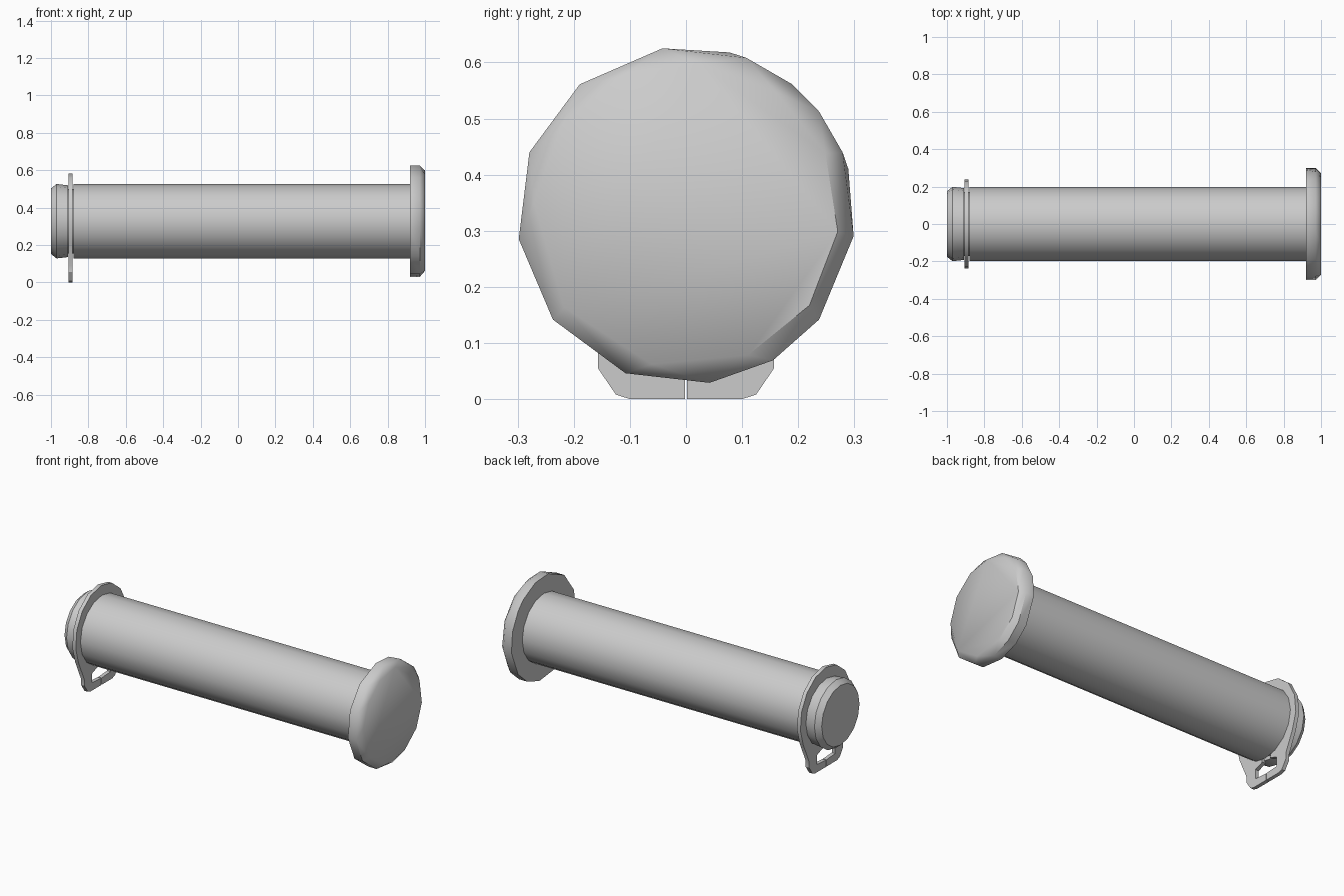
import bpy, bmesh
from math import sin, cos, radians

if "Cube" in bpy.data.objects:
    bpy.data.objects.remove(bpy.data.objects["Cube"], do_unlink=True)

AXIS_Z = 0.327

steel = bpy.data.materials.new("grey steel")
steel.use_nodes = True
GREY = (0.6, 0.6, 0.6, 1)
steel.diffuse_color = GREY
steel.node_tree.nodes["Principled BSDF"].inputs["Base Color"].default_value = GREY


def ring(bm, x, radius, angles):
    """Points around the pin axis, angles in degrees from +y."""
    return [bm.verts.new((x, radius * cos(radians(a)), AXIS_Z + radius * sin(radians(a))))
            for a in angles]


def finish(name, bm, angle):
    bmesh.ops.recalc_face_normals(bm, faces=bm.faces)
    mesh = bpy.data.meshes.new(name)
    bm.to_mesh(mesh)
    bm.free()
    mesh.materials.append(steel)
    obj = bpy.data.objects.new(name, mesh)
    bpy.context.collection.objects.link(obj)
    bpy.ops.object.select_all(action='DESELECT')
    obj.select_set(True)
    bpy.context.view_layer.objects.active = obj
    bpy.ops.object.shade_smooth_by_angle(angle=radians(angle))
    return obj


# Shaft with chamfered tip and a groove for the clip
bm = bmesh.new()
sides = 16
around = [i * 360 / sides for i in range(sides)]
stations = [(-1, 0.175), (-0.97, 0.199), (-0.91, 0.192), (-0.91, 0.172),
            (-0.88, 0.172), (-0.88, 0.199), (0.93, 0.199)]
rings = [ring(bm, x, r, around) for x, r in stations]
for a, b in zip(rings, rings[1:]):
    for i in range(sides):
        j = (i + 1) % sides
        bm.faces.new((a[i], a[j], b[j], b[i]))
bm.faces.new(rings[0])
bm.faces.new(rings[-1])
finish("pin_shaft", bm, 32)

# Head: an uneven low-poly disc with a chamfered outer face
bm = bmesh.new()
rim = [98, 69, 38, 22, -7, -38, -59, -82, -111, -142, -172, 158, 129]
back = [98, 75, 51, 38, 16, -7, -38, -59, -82, -111, -142, -172, 158, 129]
cap = [85, 54, 24, -6, -36, -66, -103, -143, 175, 145, 115]
ring(bm, 0.92, 0.301, back)
ring(bm, 0.972, 0.301, rim)
ring(bm, 1.0, 0.272, cap)
bmesh.ops.convex_hull(bm, input=bm.verts)
bmesh.ops.dissolve_limit(bm, angle_limit=radians(1), verts=bm.verts, edges=bm.edges)
finish("pin_head", bm, 38)

# Retaining clip: split ring with a slotted tab, drawn as one open outline
arc = [90, 66, 42, 18, -6, -28]
outer = [(0.238 * cos(radians(a)), AXIS_Z + 0.255 * sin(radians(a))) for a in arc]
tab = [(0.157, 0.09), (0.157, 0.055), (0.125, 0.008), (0.1, 0), (0.002, 0),
       (0.002, 0.04), (0.085, 0.045), (0.085, 0.1), (0.03, 0.12)]
inner = [(0.174 * cos(radians(a)), AXIS_Z + 0.174 * sin(radians(a)))
         for a in range(-75, 91, 15)]
half = outer + tab + inner
outline = half + [(-y, z) for y, z in reversed(half[1:-1])]
bm = bmesh.new()
face = bm.faces.new([bm.verts.new((-0.906, y, z)) for y, z in outline])
side = bmesh.ops.extrude_face_region(bm, geom=[face], use_keep_orig=True)
moved = [v for v in side["geom"] if isinstance(v, bmesh.types.BMVert)]
bmesh.ops.translate(bm, verts=moved, vec=(0.022, 0, 0))
finish("retaining_clip", bm, 30)
